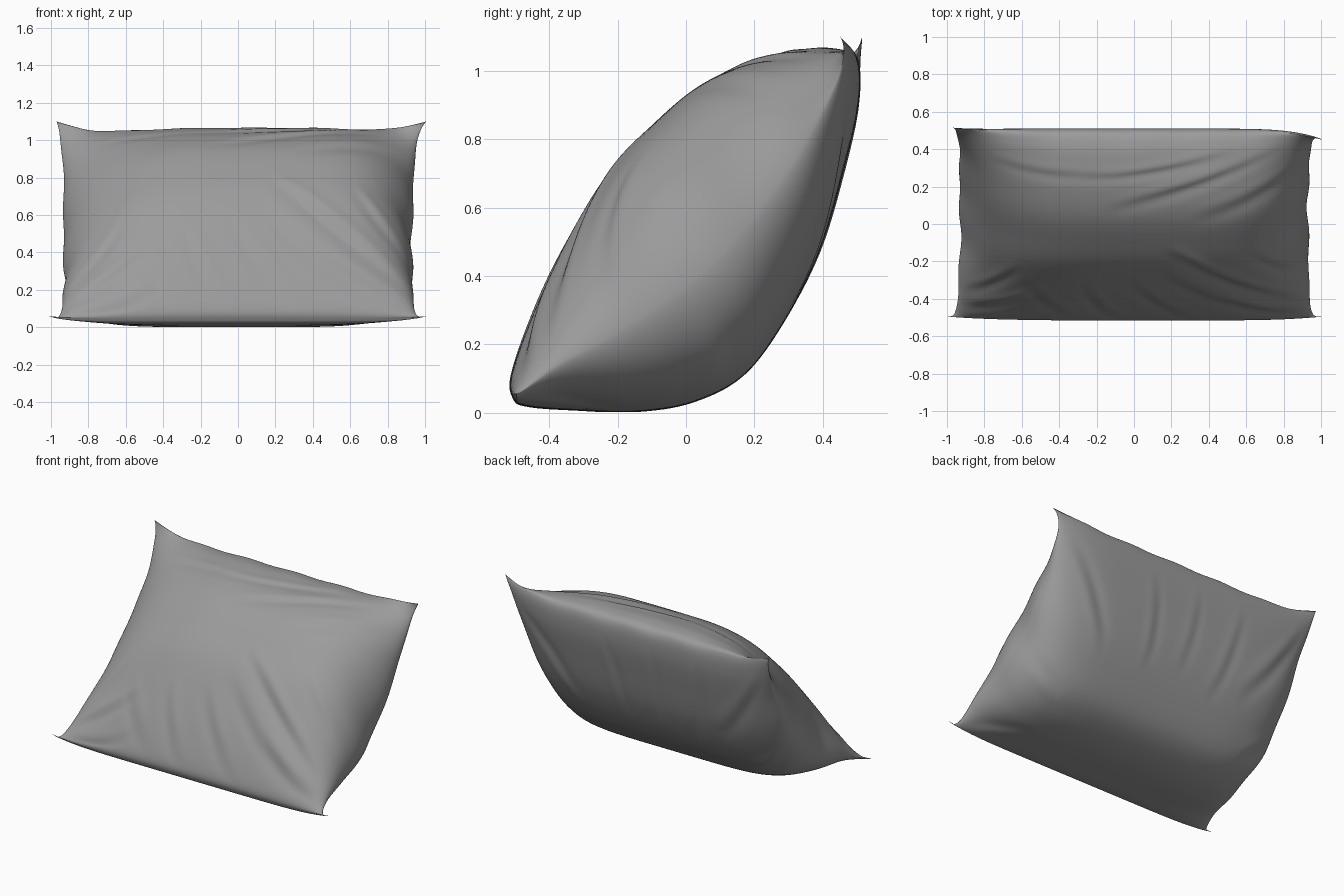
import bpy, bmesh, math
from mathutils import Vector

if "Cube" in bpy.data.objects:
    bpy.data.objects.remove(bpy.data.objects["Cube"])

# Centre cross-section (y, z), bottom edge to top edge, front then back
FRONT = [(-.505, .04), (-.51, .12), (-.43, .33), (-.33, .53), (-.22, .71), (-.10, .84),
         (.03, .95), (.17, 1.02), (.30, 1.055), (.42, 1.065), (.50, 1.03)]
BACK = [(-.46, .017), (-.33, .007), (-.15, .002), (.02, .03), (.17, .11), (.29, .27),
        (.39, .47), (.46, .70), (.505, .90)]
LOOP = [Vector(p) for p in FRONT + BACK[::-1]]
NORMAL = Vector((0, -.72, .69))

# Folds: x0, t0, x1, t1 (t = 0 bottom .. 1 top), width, depth
FRONT_FOLDS = [
    (.15, .46, .95, .17, .030, .014), (.45, .22, .97, .12, .028, .014),
    (.10, .36, .80, .10, .035, .010), (-.05, .32, .35, .08, .035, .009),
    (-.30, .30, -.05, .08, .035, .008), (-.97, .14, -.45, .26, .026, .012),
    (-.97, .20, -.60, .36, .026, .010), (-.92, .08, -.40, .15, .026, .010),
    (-.60, .30, -.30, .10, .035, .007), (-.15, .62, .80, .86, .030, .010),
    (-.30, .74, .55, .86, .026, .009), (.30, .58, .95, .78, .035, .008),
    (-.80, .80, -.10, .76, .030, .006), (.60, .44, .97, .30, .030, .010)]
BACK_FOLDS = [
    (-.95, .92, -.50, .66, .035, .012), (.95, .92, .50, .66, .035, .012),
    (-.45, .92, -.30, .62, .035, .006), (-.10, .92, -.05, .66, .035, .005),
    (.25, .92, .18, .64, .035, .006), (-.95, .60, -.65, .50, .035, .008),
    (.95, .50, .65, .46, .035, .008), (.95, .10, .60, .28, .035, .008)]


def section(t):
    """Closed Catmull-Rom through the centre cross-section."""
    i = math.floor(t)
    f = t - i
    a, b, c, d = (LOOP[(i + k) % 20] for k in (-1, 0, 1, 2))
    return .5 * (2 * b + (c - a) * f + (2 * a - 5 * b + 4 * c - d) * f ** 2
                 + (3 * b - a - 3 * c + d) * f ** 3)


def fold_height(x, t, folds):
    h = 0
    p = Vector((x, t * 1.3))
    for x0, t0, x1, t1, w, depth in folds:
        a, b = Vector((x0, t0 * 1.3)), Vector((x1, t1 * 1.3))
        d = b - a
        s = (p - a).dot(d) / d.length_squared
        if 0 < s < 1:
            q = d.normalized()
            bow = .03 * math.sin(math.pi * s)
            e = (q.x * (p.y - a.y) - q.y * (p.x - a.x) + bow) / w
            h += depth * math.sin(math.pi * s) * (
                .7 * math.exp(-(e - 1.6) ** 2) - math.exp(-e * e))
    return h


def pillow_point(u, k):
    front = k <= 10
    t = k if front else 20 - k
    v = t / 10
    side = 1 if u > 0 else -1
    # Side seams sit behind the middle, more so on the left
    a, b = section(k), section(20 - k)
    rear = (.59 if side > 0 else .67) if front else (.41 if side > 0 else .33)
    seam = a.lerp(b, rear)
    low, high = math.exp(-v / .09), math.exp(-(1 - v) / .11)
    # Blunt side faces; the front is slacker on the left
    power = (4.6 if side > 0 else 2.9) if front else 5.5
    puff = max(0, 1 - abs(u) ** power) ** .58
    yz = seam + (a - seam) * puff
    # Corner ears and puckered side seams
    tip = abs(u) ** 9
    x = u * .93 + side * tip * (.08 * low + (.075 if side > 0 else .04) * high)
    x += side * abs(u) ** 6 * math.sin(math.pi * v) * (
        .005 * math.sin(v * 31 + side) + .004 * math.sin(v * 17 + 2 * side))
    co = Vector((x, yz.x, yz.y))
    co.y += tip * (.01 * low + (-.05 if side > 0 else .015) * high)
    co.z += abs(u) ** 6 * .07 * high + tip * .02 * low
    # Gentle waviness along the top edge
    co.z += .004 * math.sin(u * 17) * high * (1 - tip)
    h = fold_height(x, v, FRONT_FOLDS if front else BACK_FOLDS)
    fade = math.sin(math.pi * v) ** .5 if 0 < v < 1 else 0
    co += NORMAL * h * fade * (1 - abs(u) ** 10) * (1 if front else -1)
    co.z = max(co.z, .002)
    return co


# Pillow: rings around the cross-section, closing onto the side seams
COLS, RINGS = 180, 240
bm = bmesh.new()
grid = []
for i in range(COLS + 1):
    u = math.sin((i / COLS - .5) * math.pi)
    grid.append([bm.verts.new(pillow_point(u, 20 * j / RINGS)) for j in range(RINGS)])
for i in range(COLS):
    for j in range(RINGS):
        n = (j + 1) % RINGS
        bm.faces.new((grid[i][j], grid[i][n], grid[i + 1][n], grid[i + 1][j]))
bmesh.ops.remove_doubles(bm, verts=bm.verts, dist=.0001)
bmesh.ops.recalc_face_normals(bm, faces=bm.faces)
for f in bm.faces:
    f.smooth = True
mesh = bpy.data.meshes.new("pillow")
bm.to_mesh(mesh)
bm.free()
pillow = bpy.data.objects.new("pillow", mesh)
bpy.context.collection.objects.link(pillow)

# Mid-grey fabric
fabric = bpy.data.materials.new("grey_fabric")
fabric.diffuse_color = (.33, .33, .33, 1)
fabric.use_nodes = True
fabric.node_tree.nodes["Principled BSDF"].inputs["Base Color"].default_value = fabric.diffuse_color
mesh.materials.append(fabric)
